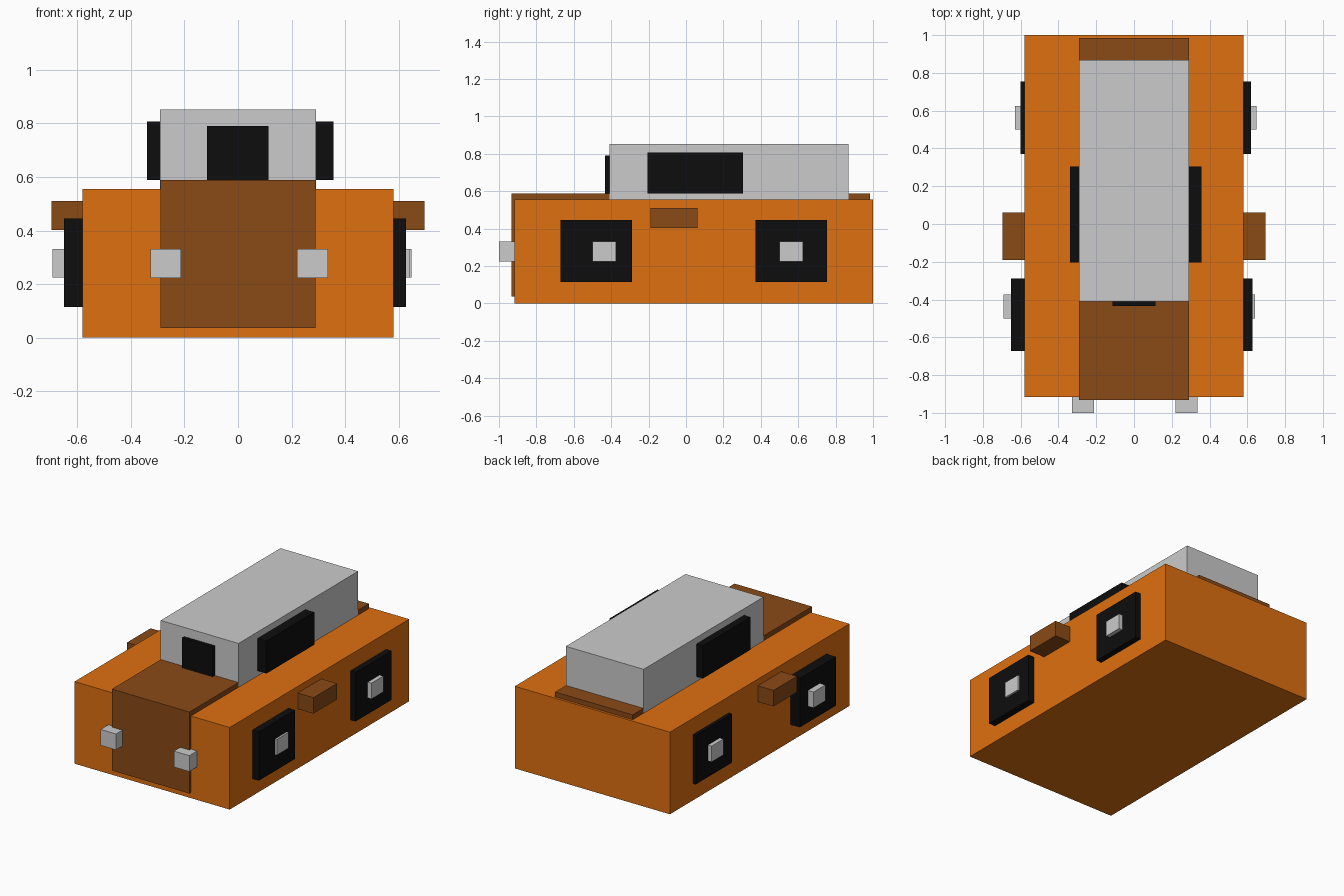
import bpy
import bmesh
from mathutils import Vector

if "Cube" in bpy.data.objects:
    bpy.data.objects.remove(bpy.data.objects["Cube"])


def material(name, color):
    mat = bpy.data.materials.new(name)
    mat.diffuse_color = (*color, 1)
    mat.use_nodes = True
    mat.node_tree.nodes["Principled BSDF"].inputs["Base Color"].default_value = mat.diffuse_color
    return mat


ORANGE = material("orange_paint", (0.73, 0.16, 0.005))
BROWN = material("brown_paint", (0.255, 0.069, 0.008))
BLACK = material("black", (0.004, 0.004, 0.004))


def box(name, xs, ys, zs, mat=None):
    """Box between the given x, y and z limits."""
    lo, hi = (Vector(c) for c in zip(xs, ys, zs))
    bm = bmesh.new()
    bmesh.ops.create_cube(bm, size=1)
    for v in bm.verts:
        v.co = v.co * (hi - lo) + (lo + hi) / 2
    mesh = bpy.data.meshes.new(name)
    bm.to_mesh(mesh)
    bm.free()
    if mat:
        mesh.materials.append(mat)
    obj = bpy.data.objects.new(name, mesh)
    bpy.context.collection.objects.link(obj)
    return obj


def side_box(name, side, inner, outer, ys, zs, mat=None):
    """Box on the left (-1) or right (1) flank."""
    return box(name, sorted((side * inner, side * outer)), ys, zs, mat)


# Body, centre stripe and cabin
box("body", (-0.58, 0.58), (-0.917, 1.0), (0, 0.555), ORANGE)
box("centre_stripe", (-0.29, 0.29), (-0.933, 0.984), (0.037, 0.588), BROWN)
box("cabin", (-0.291, 0.291), (-0.41, 0.868), (0.552, 0.852))
box("windshield", (-0.115, 0.114), (-0.433, -0.39), (0.587, 0.79), BLACK)

# Headlights
box("headlight_left", (-0.327, -0.212), (-1.0, -0.90), (0.223, 0.331))
box("headlight_right", (0.22, 0.336), (-1.0, -0.90), (0.223, 0.331))

# Side windows and mirrors
for label, side, window_x in (("left", -1, 0.34), ("right", 1, 0.357)):
    side_box("side_window_" + label, side, 0.27, window_x,
             (-0.205, 0.305), (0.588, 0.808), BLACK)
    side_box("mirror_" + label, side, 0.55, 0.697,
             (-0.19, 0.062), (0.402, 0.51), BROWN)

# Wheels with hubs: name, side, centre y, tyre and hub outer x
for label, side, y, tyre_x, hub_x in (
        ("front_left", -1, -0.48, 0.65, 0.692),
        ("front_right", 1, -0.48, 0.627, 0.64),
        ("rear_left", -1, 0.563, 0.602, 0.63),
        ("rear_right", 1, 0.563, 0.62, 0.648)):
    side_box("wheel_" + label, side, 0.55, tyre_x,
             (y - 0.192, y + 0.192), (0.114, 0.445), BLACK)
    hub_y = y + 0.043 if y < 0 else y
    side_box("hub_" + label, side, 0.56, hub_x,
             (hub_y - 0.063, hub_y + 0.063), (0.224, 0.331))
